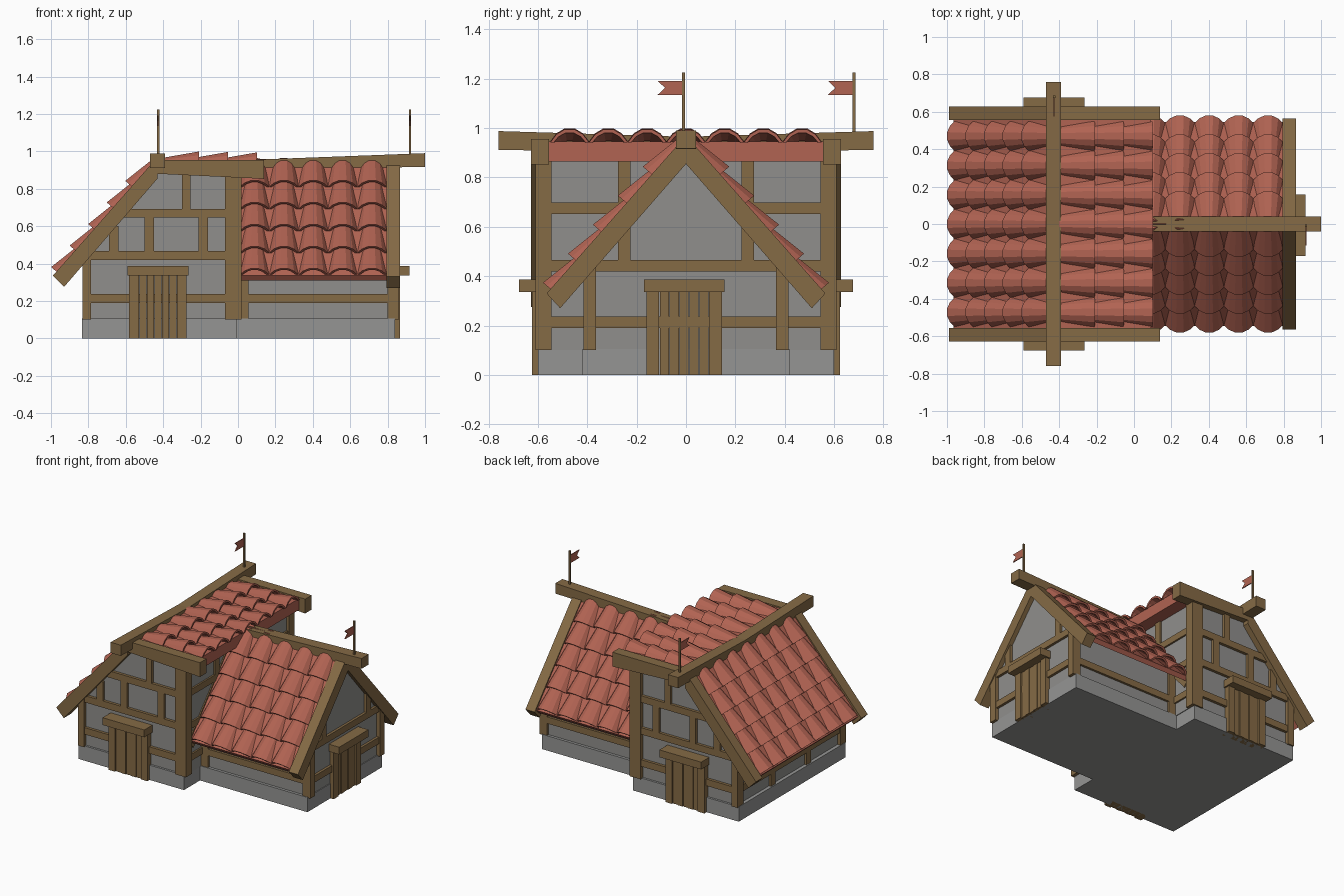
import bpy, math
from mathutils import Vector

if "Cube" in bpy.data.objects:
    bpy.data.objects.remove(bpy.data.objects["Cube"])


def material(name, rgb):
    m = bpy.data.materials.new(name)
    m.diffuse_color = (*rgb, 1)
    m.use_nodes = True
    m.node_tree.nodes["Principled BSDF"].inputs["Base Color"].default_value = m.diffuse_color
    return m


WOOD = material("brown timber", (0.235, 0.145, 0.06))
RED = material("red clay", (0.44, 0.125, 0.085))
WALL = material("grey plaster", (0.28, 0.275, 0.265))
STONE = material("grey stone", (0.30, 0.30, 0.295))


def mesh(name, verts, faces, mat):
    me = bpy.data.meshes.new(name)
    me.from_pydata(verts, [], faces)
    me.materials.append(mat)
    ob = bpy.data.objects.new(name, me)
    bpy.context.collection.objects.link(ob)
    # make all normals point outward
    import bmesh
    bm = bmesh.new()
    bm.from_mesh(me)
    bmesh.ops.recalc_face_normals(bm, faces=bm.faces)
    bm.to_mesh(me)
    bm.free()
    return ob


def prism(name, pts, axis, a, b, mat):
    """Extrude a 2D profile (u, z) from a to b along axis x or y."""
    n = len(pts)
    put = (lambda u, z, t: (t, u, z)) if axis == 'x' else (lambda u, z, t: (u, t, z))
    verts = [put(u, z, t) for t in (a, b) for u, z in pts]
    faces = [list(range(n)), list(range(n, 2 * n))]
    faces += [(i, (i + 1) % n, n + (i + 1) % n, n + i) for i in range(n)]
    return mesh(name, verts, faces, mat)


def box(name, x0, x1, y0, y1, z0, z1, mat=WOOD):
    return prism(name, [(x0, z0), (x1, z0), (x1, z1), (x0, z1)], 'y', y0, y1, mat)


def tiles(name, top, down, across, ends, cols, first, pitch, length):
    """Tapered, arched roof tiles laid in overlapping rows."""
    down, across = Vector(down).normalized(), Vector(across)
    up = down.cross(across)
    if up.z < 0:
        up = -up
    verts, faces, seg, th = [], [], 5, 0.014
    for s in ends:
        for c in range(cols):
            mid = Vector(top) + across * (first + pitch * (c + 0.5))
            base = len(verts)
            for dist, half, high, lift in ((max(s - length, 0), 0.056, 0.03, -0.012),
                                           (s, pitch / 2, 0.052, 0.002)):
                for t in (0, th):      # outer arch, then inner arch
                    for k in range(seg + 1):
                        a = math.pi * k / seg
                        w = -(half - t) * math.cos(a)
                        w = w * (0.85 if 0 < k < seg else 1)
                        h = lift + (high - t) * math.sin(a) / math.sin(math.pi * 2 / seg)
                        verts.append(mid + down * dist + across * w + up * h)
            n = seg + 1
            for k in range(seg):
                o = base + k
                faces += [(o, o + 1, o + 2 * n + 1, o + 2 * n),
                          (o + n, o + 3 * n, o + 3 * n + 1, o + n + 1),
                          (o, o + n, o + n + 1, o + 1),
                          (o + 2 * n, o + 2 * n + 1, o + 3 * n + 1, o + 3 * n)]
            for k in (0, seg):
                o = base + k
                faces.append((o, o + 2 * n, o + 3 * n, o + n))
    mesh(name, verts, faces, RED)


# stone footings
box("main_footing", -0.835, -0.005, -0.6, 0.6, 0, 0.105, STONE)
box("wing_footing", -0.02, 0.84, -0.42, 0.42, 0, 0.105, STONE)

# plaster walls with gables
prism("main_walls", [(-0.81, 0.1), (-0.81, 0.46), (-0.43, 0.89), (0, 0.88), (0, 0.1)],
      'y', -0.585, 0.585, WALL)
prism("wing_walls", [(-0.4, 0.1), (-0.4, 0.44), (0, 0.89), (0.4, 0.44), (0.4, 0.1)],
      'x', -0.02, 0.835, WALL)

# roof slabs
prism("west_roof_slab", [(-0.43, 0.96), (-0.965, 0.34), (-0.94, 0.315), (-0.43, 0.905)],
      'y', -0.56, 0.56, RED)
box("east_roof_slab", -0.43, 0.09, -0.56, 0.56, 0.865, 0.945, RED)
for s, side in ((-1, "front"), (1, "back")):
    prism(side + "_roof_slab", [(0, 0.96), (s * 0.545, 0.335), (s * 0.525, 0.31), (0, 0.905)],
          'x', 0.0, 0.805, RED)

# roof tiles
D = (0.65, 0.756)
tiles("west_tiles", (-0.43, 0, 0.96), (-D[0], 0, -D[1]), (0, 1, 0),
      [0.81 - 0.152 * i for i in range(5)], 7, -0.55, 0.157, 0.19)
tiles("east_tiles", (-0.41, 0, 0.948), (1, 0, -0.015), (0, 1, 0),
      [0.2, 0.355, 0.51], 7, -0.55, 0.157, 0.19)
for s, side in ((-1, "front"), (1, "back")):
    tiles(side + "_tiles", (0, 0, 0.965), (0, s * D[0], -D[1]), (1, 0, 0),
          [0.826 - 0.155 * i for i in range(5)], 5, 0.01, 0.157, 0.19)

# ridge beams, rising a little towards their ends
prism("main_ridge_beam", [(-0.76, 0.912), (0, 0.9), (0.76, 0.912), (0.76, 0.988),
                          (0, 0.965), (-0.76, 0.988)], 'x', -0.47, -0.39, WOOD)
prism("wing_ridge_beam", [(0.0, 0.9), (1.0, 0.917), (1.0, 0.99), (0.0, 0.952)],
      'y', -0.04, 0.04, WOOD)

# barge boards on the gables
for s in (-1, 1):
    y0, y1 = sorted((s * 0.555, s * 0.628))
    prism("west_barge_board", [(-0.43, 0.97), (-0.99, 0.335), (-0.93, 0.275), (-0.43, 0.855)],
          'y', y0, y1, WOOD)
    prism("east_barge_board", [(-0.43, 0.955), (0.14, 0.955), (0.14, 0.853), (-0.43, 0.88)],
          'y', y0, y1, WOOD)
    for x0, x1 in ((0.795, 0.867), (-0.02, 0.008)):
        prism("wing_barge_board", [(0, 0.97), (s * 0.565, 0.33), (s * 0.51, 0.27), (0, 0.855)],
              'x', x0, x1, WOOD)

# timber framing of the main gables (front and back)
for s in (-1, 1):
    y0, y1 = sorted((s * 0.56, s * 0.605))
    for x0, x1, z0, z1 in ((-0.69, -0.64, 0.46, 0.6), (-0.5, -0.45, 0.46, 0.65),
                           (-0.21, -0.16, 0.46, 0.65), (-0.3, -0.255, 0.69, 0.88)):
        box("gable_stud", x0, x1, y0, y1, z0, z1)
    for x0, z0 in ((-0.81, 0.19), (-0.81, 0.418), (-0.62, 0.645)):
        box("gable_rail", x0, -0.02, y0, y1, z0, z0 + 0.048)
    y0, y1 = sorted((s * 0.545, s * 0.61))
    box("east_corner_post", -0.07, 0.018, y0, y1, 0.1, 0.87)
    box("west_corner_post", -0.832, -0.785, y0, y1, 0.1, 0.47)
for z in (0.19, 0.418, 0.652):
    box("east_rail", -0.04, 0.012, -0.59, 0.59, z, z + 0.047)
for s in (-1, 1):
    box("east_stud", -0.04, 0.012, s * 0.25 - 0.025, s * 0.25 + 0.025, 0.65, 0.87)
box("west_rail", -0.826, -0.79, -0.59, 0.59, 0.19, 0.237)
for y in (-0.2, 0.2):
    box("west_post", -0.826, -0.79, y - 0.025, y + 0.025, 0.1, 0.46)

# timber framing of the wing
for z, half in ((0.19, 0.41), (0.418, 0.42)):
    box("wing_gable_rail", 0.8, 0.853, -half, half, z, z + 0.047)
for s in (-1, 1):
    y0, y1 = sorted((s * 0.365, s * 0.416))
    box("wing_corner_post", 0.8, 0.86, y0, y1, 0.1, 0.45)
    box("wing_inner_post", 0.0, 0.055, y0, y1, 0.1, 0.44)
    box("wing_side_rail", 0.0, 0.83, y0, y1 - 0.0, 0.19, 0.237)
    box("wing_gable_stud", 0.8, 0.853, s * 0.25 - 0.025, s * 0.25 + 0.025, 0.46, 0.62)


def door(side, place):
    """place(u0, u1, out0, out1, z0, z1) puts a box on one wall."""
    for u in (-0.155, 0.1):
        place(side + "_door_jamb", u, u + 0.052, -0.05, 0.022, 0, 0.34)
    for i in range(5):
        place(side + "_door_plank", -0.1 + i * 0.04, -0.063 + i * 0.04,
              -0.05, 0.012 + 0.004 * (i % 2), 0, 0.338)
    place(side + "_door_lintel", -0.165, 0.163, -0.04, 0.073, 0.335, 0.387)


# doors: front and back of the main house, east end of the wing
for s, side in ((-1, "front"), (1, "back")):
    door(side, lambda n, a, b, o0, o1, z0, z1: box(
        n, a - 0.427, b - 0.427, *sorted((s * (0.603 + o0), s * (0.603 + o1))), z0, z1))
door("east", lambda n, a, b, o0, o1, z0, z1: box(
    n, 0.843 + o0, 0.843 + o1, a - 0.006, b - 0.006, z0, z1))

# poles with swallow-tailed flags
for x, y in ((0.92, -0.01), (-0.427, 0.68)):
    box("flag_pole", x - 0.006, x + 0.006, y - 0.006, y + 0.006, 0.95, 1.225)
    prism("flag", [(y, 1.135), (y, 1.192), (y - 0.105, 1.192), (y - 0.075, 1.163),
                   (y - 0.105, 1.135)], 'x', x - 0.003, x + 0.003, RED)
